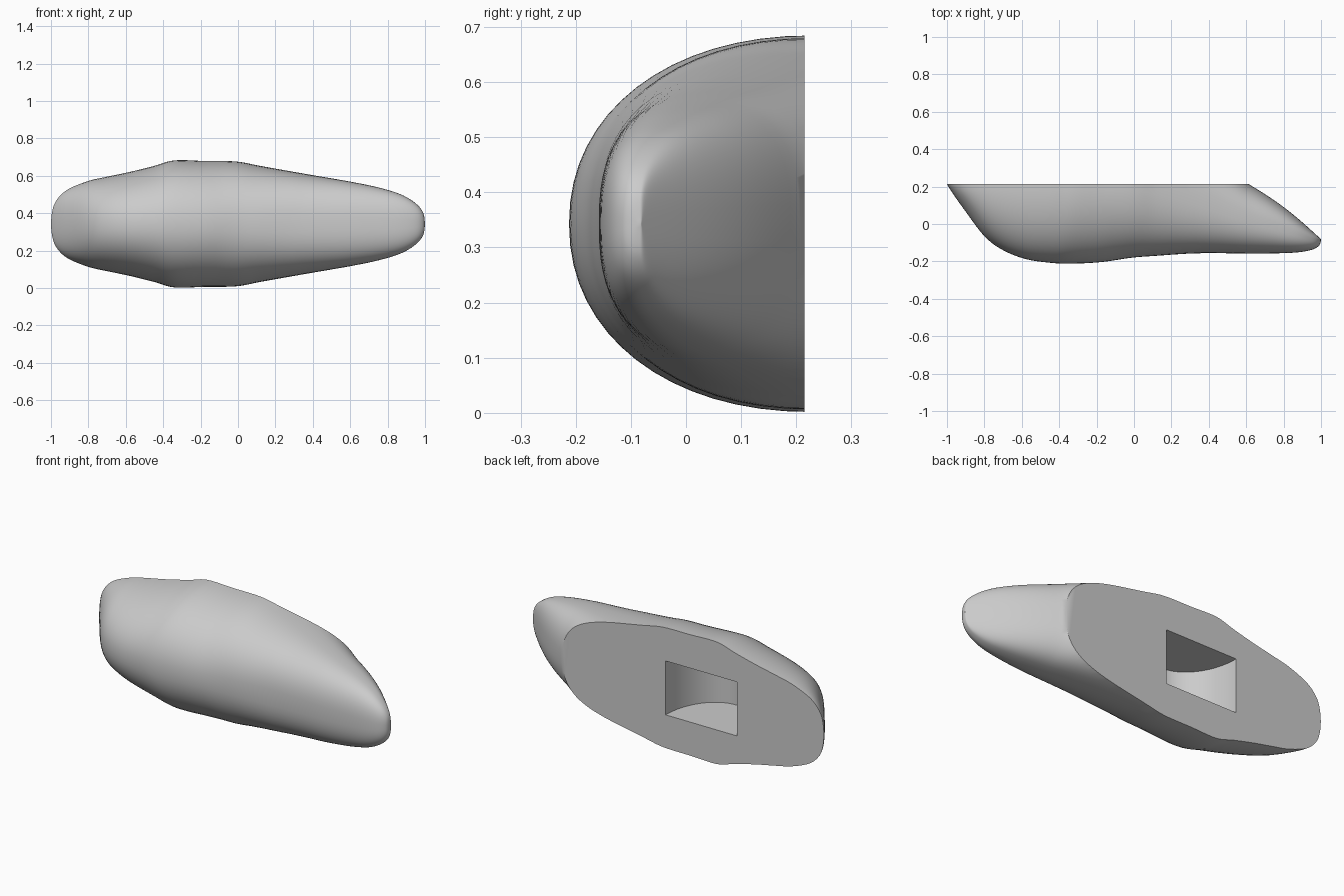
import bpy, bmesh, math
from mathutils import Vector

if "Cube" in bpy.data.objects:
    bpy.data.objects.remove(bpy.data.objects["Cube"])

MID_Z = 0.343      # height of the horizontal symmetry plane
BACK_Y = 0.215     # flat mounting face
RING = 64          # points around each section
STEPS = 6          # sections between stations

# Stations along the shell: x, half height, front y, y of the tallest point
STATIONS = [
    (-1, 0, .215, .23), (-.995, .07, .205, .23), (-.97, .13, .165, .23),
    (-.91, .185, .08, .23), (-.8, .23, -.065, .23), (-.7, .253, -.14, .23),
    (-.58, .278, -.187, .23), (-.45, .31, -.207, .23), (-.34, .34, -.212, .23),
    (-.18, .337, -.204, .23), (-.01, .334, -.18, .23), (.12, .31, -.17, .21),
    (.3, .278, -.158, .16), (.45, .252, -.156, .1), (.6, .226, -.158, .04),
    (.75, .195, -.157, -.01), (.87, .158, -.152, -.05), (.95, .11, -.138, -.075),
    (.99, .06, -.115, -.083), (1, 0, -.085, -.085),
]


def make_material(name, rgb):
    mat = bpy.data.materials.new(name)
    mat.use_nodes = True
    mat.diffuse_color = (*rgb, 1)
    mat.node_tree.nodes["Principled BSDF"].inputs["Base Color"].default_value = (*rgb, 1)
    return mat


def smooth_stations(points, steps):
    """Catmull-Rom interpolation through the stations."""
    pts = [Vector(p) for p in points]
    pts = [pts[0]] + pts + [pts[-1]]
    out = []
    for a, b, c, d in zip(pts, pts[1:], pts[2:], pts[3:]):
        for i in range(steps):
            t = i / steps
            out.append(b + (c - a) * (t / 2)
                       + (2 * a - 5 * b + 4 * c - d) * (t * t / 2)
                       + (3 * b - a - 3 * c + d) * (t ** 3 / 2))
    return out + [pts[-1]]


def section(x, half, front, mid):
    """Closed rounded outline, with separate front and rear depths."""
    slope = BACK_Y + (0.61 - x) * 0.76 + 0.02 * math.sin(math.pi * max(0, x - 0.61) / 0.39)
    rear = max(mid, min(0.5, slope))
    blend = min(1, max(0, (x + 0.1) / 0.4))
    power = 2.15 + 0.4 * blend
    ring = []
    for i in range(RING):
        a = 2 * math.pi * i / RING
        c, s = math.cos(a), math.sin(a)
        cy = math.copysign(abs(c) ** (2 / power), c)
        cz = math.copysign(abs(s) ** (2 / power), s)
        depth = rear - mid if cy > 0 else max(0, mid - front)
        ring.append((x, mid + depth * cy, MID_Z + max(0, half) * cz))
    return ring


def add_object(name, bm, mat):
    mesh = bpy.data.meshes.new(name)
    bmesh.ops.recalc_face_normals(bm, faces=bm.faces)
    bm.to_mesh(mesh)
    bm.free()
    mesh.materials.append(mat)
    obj = bpy.data.objects.new(name, mesh)
    bpy.context.collection.objects.link(obj)
    return obj


grey = make_material("light grey", (0.6, 0.6, 0.6))

# Shell: lofted sections, cut flat at the back
bm = bmesh.new()
rings = [[bm.verts.new(p) for p in section(*s)] for s in smooth_stations(STATIONS, STEPS)]
for r0, r1 in zip(rings, rings[1:]):
    for i in range(RING):
        j = (i + 1) % RING
        bm.faces.new((r0[i], r0[j], r1[j], r1[i]))
bmesh.ops.remove_doubles(bm, verts=bm.verts, dist=0.0005)
bmesh.ops.holes_fill(bm, edges=[e for e in bm.edges if e.is_boundary], sides=0)
bmesh.ops.bisect_plane(bm, geom=bm.verts[:] + bm.edges[:] + bm.faces[:],
                       plane_co=(0, BACK_Y, 0), plane_no=(0, 1, 0), clear_outer=True)
bmesh.ops.holes_fill(bm, edges=[e for e in bm.edges if e.is_boundary], sides=0)
shell = add_object("shell", bm, grey)

# Pocket in the back face: flat floor and ceiling, rounded inner wall
bm = bmesh.new()
bmesh.ops.create_cone(bm, cap_ends=True, segments=64, radius1=1, radius2=1, depth=1)
bmesh.ops.scale(bm, vec=(0.22, 0.3, 0.3), verts=bm.verts)
bmesh.ops.translate(bm, vec=(-0.245, BACK_Y, MID_Z), verts=bm.verts)
cutter = add_object("pocket_cutter", bm, grey)
cutter.hide_render = True

bpy.ops.object.select_all(action="DESELECT")
bpy.context.view_layer.objects.active = shell
shell.select_set(True)
cut = shell.modifiers.new("pocket", "BOOLEAN")
cut.operation = "DIFFERENCE"
cut.solver = "EXACT"
cut.object = cutter
bpy.ops.object.modifier_apply(modifier=cut.name)
bpy.data.objects.remove(cutter)
bpy.ops.object.shade_smooth_by_angle(angle=math.radians(35))
